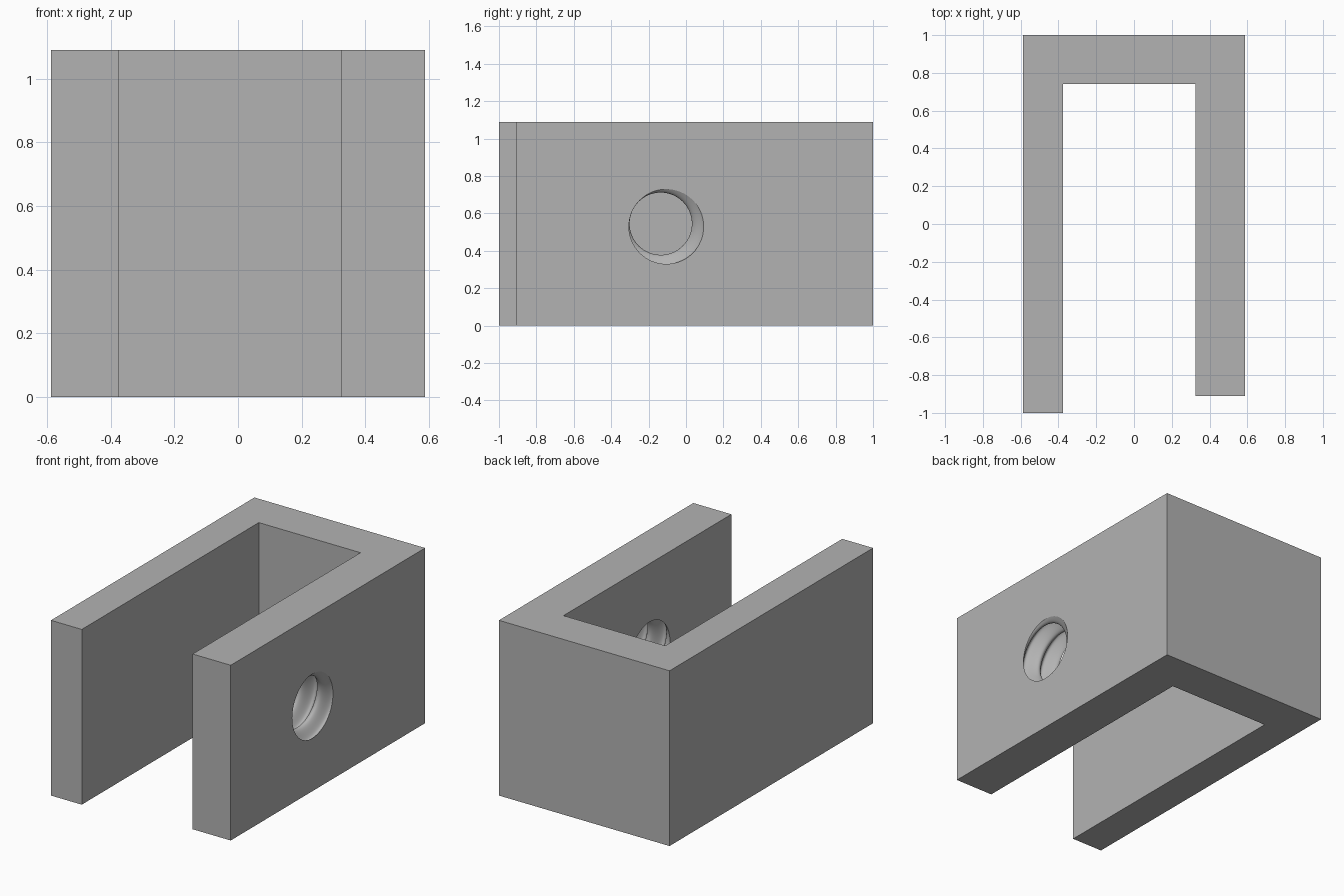
import bpy, bmesh, math

cube = bpy.data.objects.get("Cube")
if cube:
    bpy.data.objects.remove(cube, do_unlink=True)

grey = bpy.data.materials.new("plain grey")
grey.use_nodes = True
COLOUR = (0.45, 0.45, 0.45, 1)
grey.diffuse_color = COLOUR
grey.node_tree.nodes["Principled BSDF"].inputs["Base Color"].default_value = COLOUR


def make_object(name, bm):
    bmesh.ops.recalc_face_normals(bm, faces=bm.faces[:])
    mesh = bpy.data.meshes.new(name)
    bm.to_mesh(mesh)
    bm.free()
    mesh.materials.append(grey)
    obj = bpy.data.objects.new(name, mesh)
    bpy.context.collection.objects.link(obj)
    return obj


# U-shaped bracket: plan outline pulled up to full height
HEIGHT = 1.09
OUTER, INNER = 0.587, 0.325
outline = [(-OUTER, -1), (-0.375, -1), (-0.375, 0.74), (INNER, 0.74),
           (INNER, -0.91), (OUTER, -0.91), (OUTER, 1), (-OUTER, 1)]
bm = bmesh.new()
base = bm.faces.new([bm.verts.new((x, y, 0)) for x, y in outline])
pulled = bmesh.ops.extrude_face_region(bm, geom=[base])
top = [v for v in pulled["geom"] if isinstance(v, bmesh.types.BMVert)]
bmesh.ops.translate(bm, verts=top, vec=(0, 0, HEIGHT))
bracket = make_object("bracket", bm)

# Threaded hole cutter: an off-centre circle carried round the hole axis
AXIS_Y, AXIS_Z = -0.135, HEIGHT / 2
RADIUS, OFFSET = 0.2, 0.0335
PITCH, START = 0.13, math.radians(-27)
SIDES, STEPS, MARGIN = 64, 72, 0.02
bm = bmesh.new()
rings = []
for i in range(STEPS + 1):
    x = INNER - MARGIN + (OUTER - INNER + 2 * MARGIN) * i / STEPS
    turn = START + math.tau * (x - OUTER) / PITCH
    cy = AXIS_Y + OFFSET * math.cos(turn)
    cz = AXIS_Z + OFFSET * math.sin(turn)
    rings.append([bm.verts.new((x, cy + RADIUS * math.cos(a), cz + RADIUS * math.sin(a)))
                  for a in (math.tau * k / SIDES for k in range(SIDES))])
for low, high in zip(rings, rings[1:]):
    for k in range(SIDES):
        n = (k + 1) % SIDES
        bm.faces.new((low[k], low[n], high[n], high[k]))
bm.faces.new(rings[0])
bm.faces.new(rings[-1])
cutter = make_object("thread_cutter", bm)
cutter.hide_render = True
cutter.hide_set(True)

# Cut the hole through the short arm and keep the result
cut = bracket.modifiers.new("threaded hole", "BOOLEAN")
cut.operation = "DIFFERENCE"
cut.solver = "EXACT"
cut.object = cutter
bpy.context.view_layer.objects.active = bracket
bracket.select_set(True)
bpy.ops.object.modifier_apply(modifier=cut.name)
bpy.data.objects.remove(cutter, do_unlink=True)
bpy.ops.object.shade_smooth_by_angle(angle=math.radians(30))
